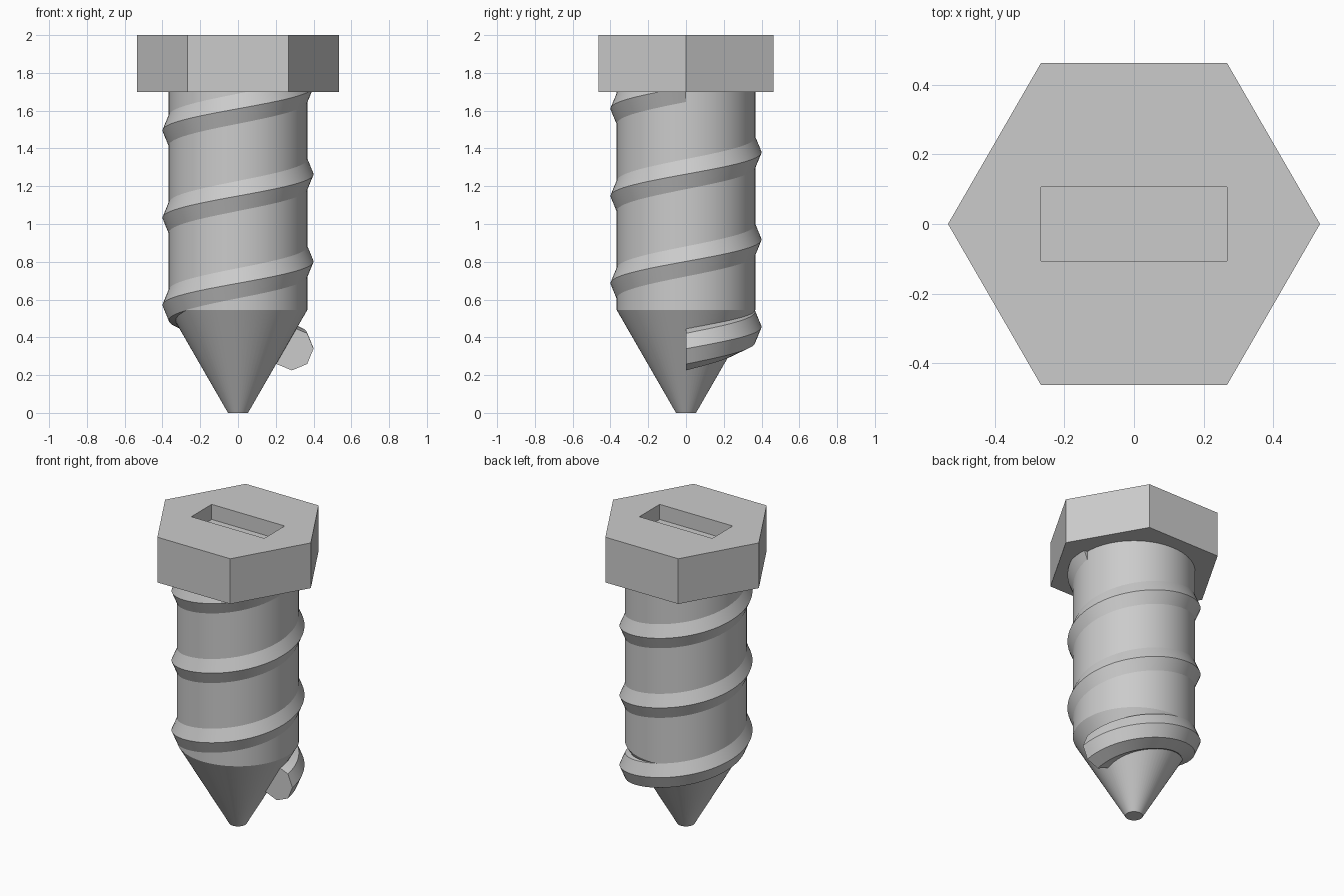
import bpy, bmesh
from math import cos, sin, tau, radians

if "Cube" in bpy.data.objects:
    bpy.data.objects.remove(bpy.data.objects["Cube"])

SEG = 64            # steps per turn
TURNS, PITCH = 3, 0.462


def sweep(name, sections, closed_path=False):
    """Skin a list of closed cross-sections and cap both ends."""
    bm = bmesh.new()
    rings = [[bm.verts.new(p) for p in s] for s in sections]
    n = len(rings[0])
    for a, b in zip(rings, rings[1:]):
        for i in range(n):
            j = (i + 1) % n
            bm.faces.new((a[i], a[j], b[j], b[i]))
    bm.faces.new(rings[0])
    bm.faces.new(rings[-1])
    bmesh.ops.recalc_face_normals(bm, faces=bm.faces)
    mesh = bpy.data.meshes.new(name)
    bm.to_mesh(mesh)
    bm.free()
    obj = bpy.data.objects.new(name, mesh)
    bpy.context.collection.objects.link(obj)
    return obj


def ring(r, z, n):
    return [(r * cos(tau * i / n), r * sin(tau * i / n), z) for i in range(n)]


def smooth(obj):
    bpy.ops.object.select_all(action='DESELECT')
    obj.select_set(True)
    bpy.context.view_layer.objects.active = obj
    bpy.ops.object.shade_smooth_by_angle(angle=radians(25))


# Shaft with tapered tip
shaft = sweep("shaft", [ring(r, z, SEG) for r, z in
                        ((0.053, 0), (0.367, 0.545), (0.367, 1.72))])
smooth(shaft)

# Helical thread: octagonal section swept around the shaft
sections = []
for k in range(TURNS * SEG + 1):
    a = tau * k / SEG
    section = []
    for i in range(8):
        t = tau * i / 8
        r = 0.285 + 0.115 * cos(t)
        section.append((r * cos(a), r * sin(a),
                        0.34 + PITCH * k / SEG + 0.115 * sin(t)))
    sections.append(section)
thread = sweep("thread", sections)
smooth(thread)

# Hexagonal head
head = sweep("hex_head", [ring(0.535, z, 6) for z in (1.7, 2.0)])

# Driver slot cut into the head
bpy.ops.mesh.primitive_cube_add(size=1, location=(0, 0, 2.0))
cutter = bpy.context.object
cutter.name = "slot_cutter"
cutter.scale = (0.536, 0.214, 0.2)
cutter.hide_render = True
mod = head.modifiers.new("slot", 'BOOLEAN')
mod.operation = 'DIFFERENCE'
mod.solver = 'EXACT'
mod.object = cutter
bpy.context.view_layer.objects.active = head
bpy.ops.object.modifier_apply(modifier=mod.name)
bpy.data.objects.remove(cutter)
